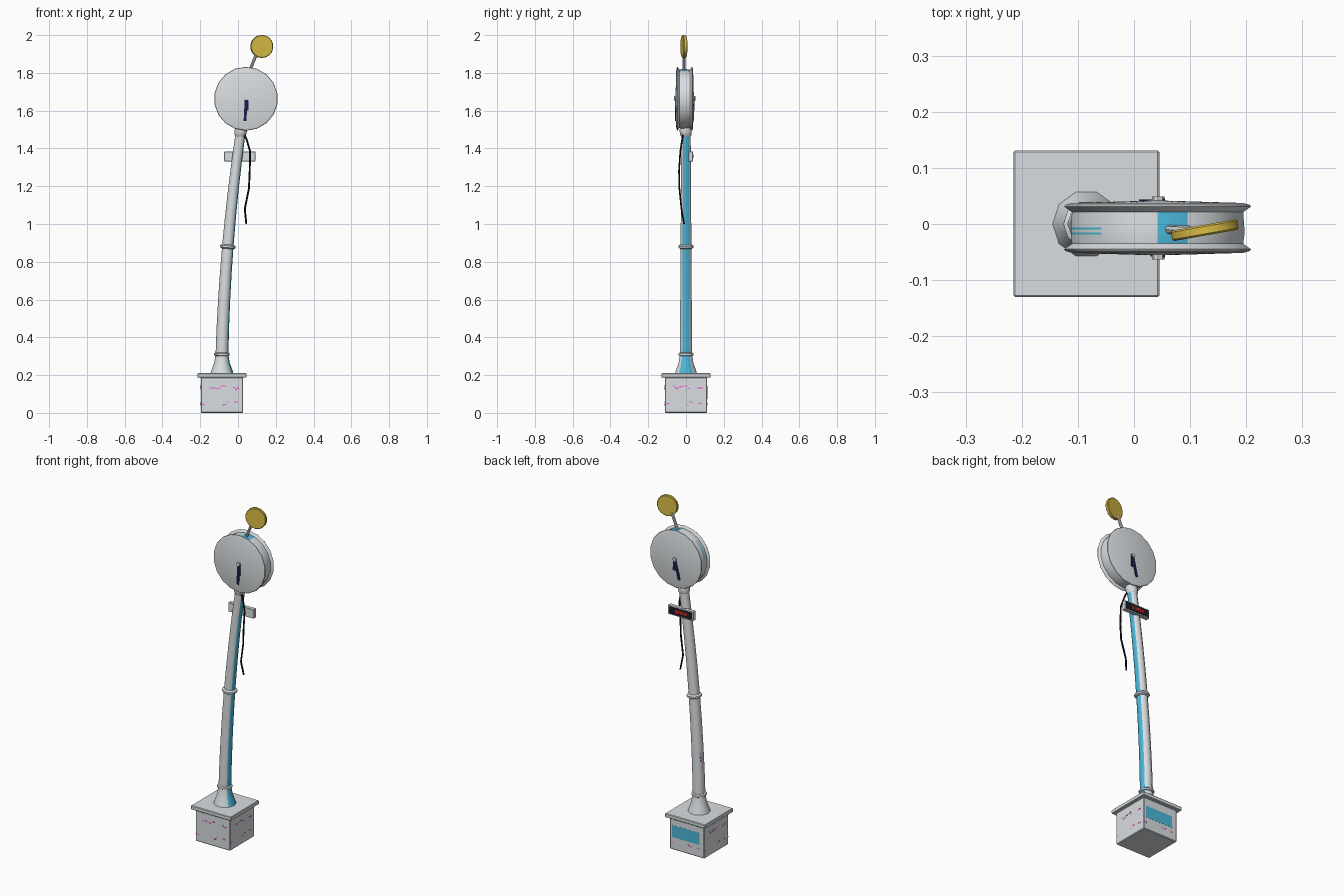
import bpy, bmesh, math, random
from mathutils import Vector, Matrix

if "Cube" in bpy.data.objects:
    bpy.data.objects.remove(bpy.data.objects["Cube"])

random.seed(4)

def mat(name, r, g, b):
    m = bpy.data.materials.new(name)
    m.diffuse_color = (r, g, b, 1)
    m.use_nodes = True
    m.node_tree.nodes["Principled BSDF"].inputs["Base Color"].default_value = m.diffuse_color
    return m

GRAY = mat("light_gray", 0.70, 0.73, 0.75)
BLUE = mat("worn_blue", 0.07, 0.48, 0.70)
YELLOW = mat("mustard_yellow", 0.70, 0.51, 0.06)
NAVY = mat("dark_navy", 0.01, 0.014, 0.065)
BLACK = mat("black", 0.01, 0.01, 0.016)
RED = mat("red", 0.75, 0.02, 0.02)
PINK = mat("pink", 0.85, 0.13, 0.62)

def finish(name, bm, mats, smooth=True):
    bmesh.ops.recalc_face_normals(bm, faces=bm.faces)
    me = bpy.data.meshes.new(name)
    bm.to_mesh(me)
    bm.free()
    for m in mats:
        me.materials.append(m)
    ob = bpy.data.objects.new(name, me)
    bpy.context.collection.objects.link(ob)
    if smooth:
        bpy.ops.object.select_all(action='DESELECT')
        ob.select_set(True)
        bpy.context.view_layer.objects.active = ob
        bpy.ops.object.shade_smooth_by_angle(angle=math.radians(40))
    return ob

def add_box(bm, lo, hi, rot=None):
    lo, hi = Vector(lo), Vector(hi)
    m = Matrix.Translation((lo + hi) / 2) @ (rot or Matrix()) @ Matrix.Diagonal((*(hi - lo), 1))
    bmesh.ops.create_cube(bm, size=1, matrix=m)

def box(name, lo, hi, m, bevel=0):
    bm = bmesh.new()
    add_box(bm, lo, hi)
    if bevel:
        bmesh.ops.bevel(bm, geom=bm.edges[:], offset=bevel, segments=1, affect='EDGES')
    return finish(name, bm, [m], False)

def loft(name, pts, radii, sides, m, stripe=()):
    """Tube along pts; side numbers in stripe are blue."""
    bm = bmesh.new()
    pts = [Vector(p) for p in pts]
    rings = []
    for i, p in enumerate(pts):
        t = (pts[min(i + 1, len(pts) - 1)] - pts[max(i - 1, 0)]).normalized()
        u = (Vector((1, 0, 0)) - t * t.x).normalized()
        v = t.cross(u)
        rings.append([bm.verts.new(p + radii[i] * (u * math.cos(a) + v * math.sin(a)))
                      for a in (math.tau * k / sides for k in range(sides))])
    for r0, r1 in zip(rings, rings[1:]):
        for k in range(sides):
            n = (k + 1) % sides
            f = bm.faces.new((r0[k], r0[n], r1[n], r1[k]))
            f.material_index = 1 if k in stripe else 0
    bm.faces.new(rings[0])
    bm.faces.new(rings[-1])
    return finish(name, bm, [m, BLUE])

# Pedestal
CX = -0.085
box("pedestal", (CX - 0.112, -0.112, 0), (CX + 0.112, 0.112, 0.19), GRAY, 0.004)
box("pedestal_cap", (CX - 0.13, -0.13, 0.187), (CX + 0.13, 0.131, 0.21), GRAY, 0.003)
box("pedestal_panel", (-0.165, 0.11, 0.073), (0.012, 0.1127, 0.142), BLUE)

def centre(z):
    """Axis of the bent pole."""
    t = max(0, (z - 0.31) / 1.16)
    return Vector((CX + 0.03 * t + 0.067 * t * t, 0, z))

# Pink paint flecks on the four pedestal sides and the pole
bm = bmesh.new()
def fleck(m, w, h):
    bmesh.ops.create_cube(bm, size=1, matrix=m @ Matrix.Diagonal((w, 0.0012, h, 1)))
for q in range(4):
    turn = Matrix.Translation((CX, 0, 0)) @ Matrix.Rotation(q * math.pi / 2, 4, 'Z')
    for x0, z0, n in ((-0.02, 0.136, 8), (0.08, 0.13, 3), (-0.095, 0.05, 2), (0.025, 0.05, 3), (0.08, 0.052, 2)):
        for i in range(n):
            x = x0 + (i - n / 2) * 0.011
            z = z0 + random.uniform(-0.009, 0.009)
            if q != 2 or z < 0.068:
                fleck(turn @ Matrix.Translation((x, -0.112, z)), 0.009, 0.006)
for i in range(6):
    z = 0.46 + i * 0.018
    fleck(Matrix.Translation(centre(z)) @ Matrix.Rotation(math.radians(72), 4, 'Z')
          @ Matrix.Translation((random.uniform(-0.005, 0.005), 0.0314, 0)), 0.007, 0.008)
finish("paint_flecks", bm, [PINK], False)

# Bent pole with a blue stripe on its right side
SIDES, STRIPE = 10, (0, 9)
loft("pole_foot", [(CX, 0, 0.21), (CX, 0, 0.225), (CX, 0, 0.265), (CX, 0, 0.31)],
     [0.06, 0.056, 0.041, 0.034], SIDES, GRAY, STRIPE)
zs = [0.30 + 1.18 * i / 8 for i in range(9)]
loft("pole", [centre(z) for z in zs], [0.034 - 0.008 * i / 8 for i in range(9)], SIDES, GRAY, STRIPE)
for name, z, r in (("lower_ring", 0.31, 0.041), ("middle_ring", 0.88, 0.041)):
    loft(name, [centre(z + d) for d in (-0.011, -0.005, 0.005, 0.011)],
         [r - 0.009, r, r, r - 0.009], SIDES, GRAY)
loft("neck_collar", [(0.009, 0, 1.462), (0.011, 0, 1.472), (0.016, -0.003, 1.498), (0.018, -0.004, 1.515)],
     [0.025, 0.031, 0.033, 0.028], SIDES, GRAY)

# Round two-sided head: lathed drum with rims and slightly domed faces
HC = Vector((0.042, -0.007, 1.663))
half = [(0.155, 0.028), (0.169, 0.038), (0.167, 0.041), (0.155, 0.0445)]
profile = [(r, -y) for r, y in reversed(half)] + [(0.157, y) for y in (-0.012, -0.008, -0.003, 0.001)] + half
bm = bmesh.new()
N = 18
rings = [[bm.verts.new(HC + Vector((r * math.cos(a), y, r * math.sin(a))))
          for a in (math.radians(10 + 20 * k) for k in range(N))] for r, y in profile]
for j, (r0, r1) in enumerate(zip(rings, rings[1:])):
    for k in range(N):
        n = (k + 1) % N
        f = bm.faces.new((r0[k], r0[n], r1[n], r1[k]))
        patch = k == 3 and 3 <= j <= 7            # blue patch on top
        lines = k in (6, 7) and j in (4, 6)       # thin blue scratches
        f.material_index = 1 if patch or lines else 0
for ring, y in ((rings[0], -0.049), (rings[-1], 0.049)):
    c = bm.verts.new(HC + Vector((0, y, 0)))
    for k in range(N):
        bm.faces.new((ring[k], ring[(k + 1) % N], c))
finish("clock_head", bm, [GRAY, BLUE])

# Hands and hubs on both faces
def hand(name, y, top, tip, width):
    a, b = Vector((top[0], y, top[1])), Vector((tip[0], y, tip[1]))
    d = b - a
    bm = bmesh.new()
    c = (a + b) / 2
    h = Vector((width / 2, 0.002, d.length / 2))
    add_box(bm, c - h, c + h, Matrix.Rotation(math.atan2(d.x, d.z), 4, 'Y'))
    finish(name, bm, [NAVY], False)

def disc(name, c, r, depth, m, sides=16, yaw=0, bevel=0):
    bm = bmesh.new()
    bmesh.ops.create_cone(bm, cap_ends=True, segments=sides, radius1=r, radius2=r, depth=depth,
                          matrix=Matrix.Translation(c) @ Matrix.Rotation(yaw, 4, 'Z')
                          @ Matrix.Rotation(math.pi / 2, 4, 'X'))
    if bevel:
        rim = [e for e in bm.edges if any(len(f.verts) > 4 for f in e.link_faces)]
        bmesh.ops.bevel(bm, geom=rim, offset=bevel, segments=1, affect='EDGES')
    finish(name, bm, [m])

for side, s, tip in (("front", -1, (0.037, 1.545)), ("back", 1, (0.016, 1.55))):
    y = HC.y + s * 0.0485
    hand(side + "_long_hand", y, (0.044, 1.672), tip, 0.015)
    hand(side + "_short_hand", y + s * 0.001, (0.045, 1.672), (0.046, 1.60), 0.018)
    disc(side + "_hub", Vector((0.043, y + s * 0.002, 1.666)), 0.011, 0.011, GRAY, 8)

# Yellow disc on a thin stem
loft("disc_stem", [(0.061, -0.01, 1.81), (0.100, -0.011, 1.905)], [0.008, 0.008], 8, GRAY)
disc("yellow_disc", Vector((0.126, -0.011, 1.940)), 0.061, 0.019, YELLOW, 18, math.radians(10), 0.003)

# Sign box on the back of the pole with a dark display
box("sign_box", (-0.073, 0.013, 1.331), (0.092, 0.037, 1.384), GRAY, 0.002)
box("sign_display", (-0.066, 0.034, 1.337), (0.085, 0.038, 1.378), BLACK)
bm = bmesh.new()
for i in range(5):
    x = -0.033 + i * 0.016
    add_box(bm, (x, 0.037, 1.349), (x + 0.012, 0.0385, 1.367))
finish("display_lights", bm, [RED], False)

# Loose hanging cable
loft("loose_cable", [(0.025, -0.012, 1.49), (0.045, -0.02, 1.45), (0.064, -0.03, 1.385), (0.062, -0.037, 1.28),
                     (0.058, -0.035, 1.19), (0.036, -0.024, 1.08), (0.044, -0.01, 1.0)],
     [0.005] * 7, 6, BLACK)
